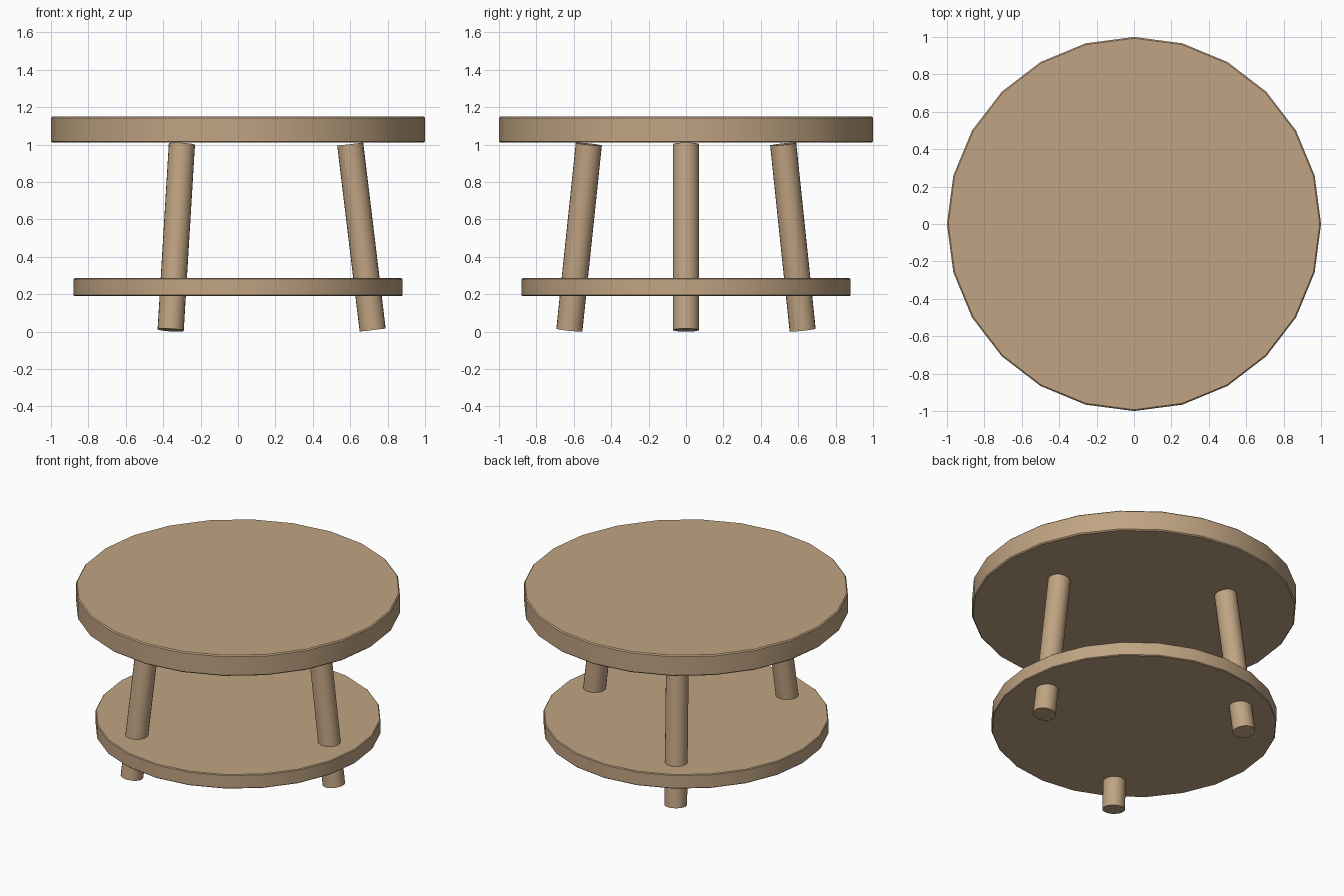
import bpy
import math
from mathutils import Vector

if "Cube" in bpy.data.objects:
    bpy.data.objects.remove(bpy.data.objects["Cube"])

wood = bpy.data.materials.new("tan wood")
wood.diffuse_color = (0.53, 0.37, 0.225, 1.0)
wood.use_nodes = True
wood.node_tree.nodes["Principled BSDF"].inputs["Base Color"].default_value = wood.diffuse_color


def cylinder(name, a, b, radius, sides, bevel=0.0):
    """Cylinder running from point a to point b."""
    a, b = Vector(a), Vector(b)
    axis = b - a
    rot = Vector((0, 0, 1)).rotation_difference(axis.normalized())
    bpy.ops.mesh.primitive_cylinder_add(
        vertices=sides, radius=radius, depth=axis.length,
        location=(a + b) / 2, rotation=rot.to_euler())
    ob = bpy.context.object
    ob.name = name
    ob.data.materials.append(wood)
    bpy.ops.object.shade_smooth_by_angle(angle=math.radians(30))
    if bevel:
        mod = ob.modifiers.new("soft rim", 'BEVEL')
        mod.width = bevel
        mod.segments = 1
        mod.limit_method = 'ANGLE'
        mod.angle_limit = math.radians(40)
    return ob


# Round top and lower shelf
cylinder("table_top", (0, 0, 1.01), (0, 0, 1.15), 1.0, 24, 0.007)
cylinder("lower_shelf", (0, 0, 0.19), (0, 0, 0.285), 0.88, 24, 0.005)

# Three splayed legs passing through the shelf
for i in range(3):
    t = math.radians(120 * i)
    c, s = math.cos(t), math.sin(t)
    cylinder(f"leg_{i + 1}", (0.72 * c, 0.72 * s, 0.008),
             (0.60 * c, 0.60 * s, 1.002), 0.07, 24)
